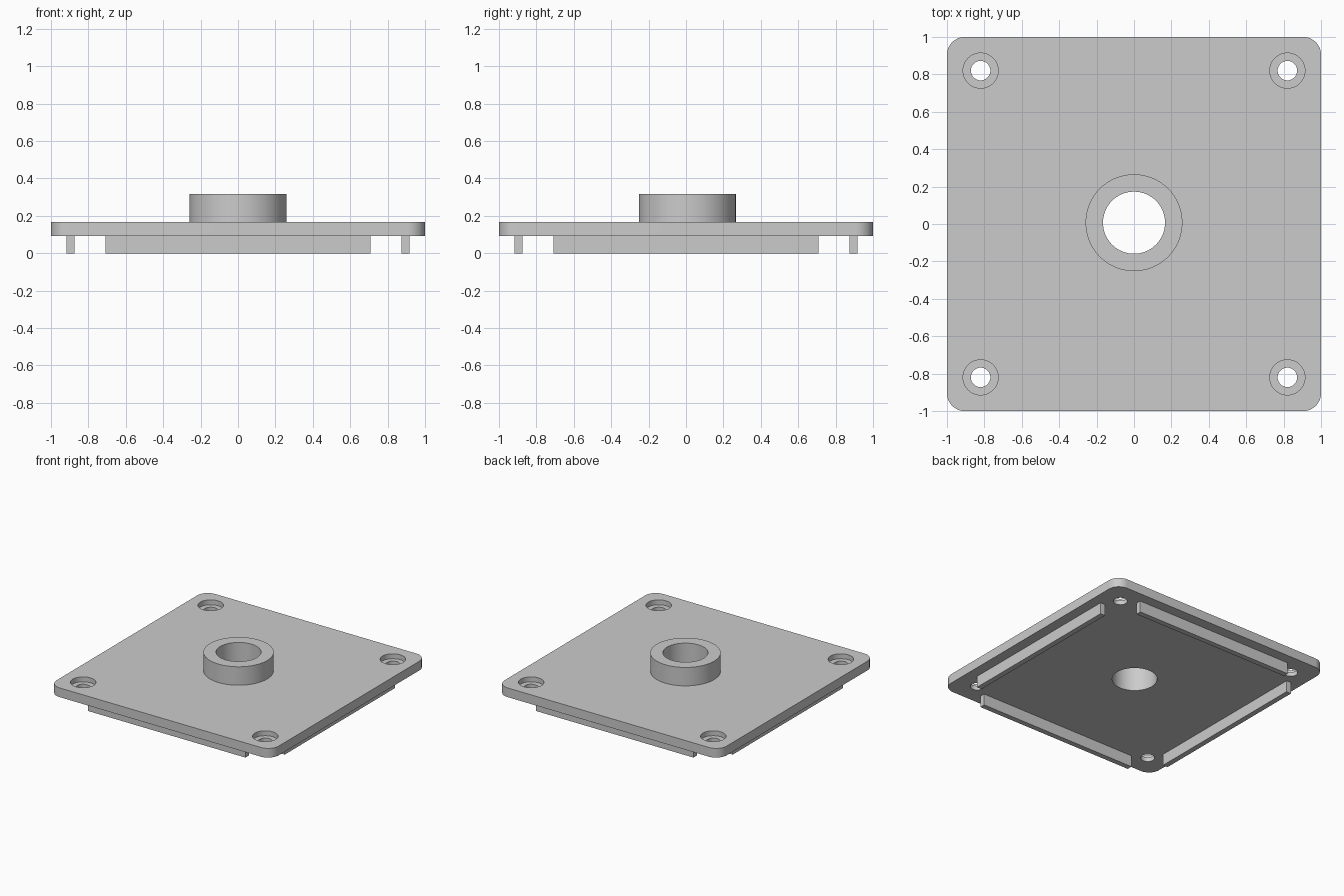
import bpy
import bmesh
from math import radians
from mathutils import Matrix

default = bpy.data.objects.get("Cube")
if default:
    bpy.data.objects.remove(default, do_unlink=True)

# Main dimensions
PLATE_BOTTOM, PLATE_TOP, BOSS_TOP = 0.092, 0.167, 0.317
BOSS_Y = 0.007
HOLE = 0.82

grey = bpy.data.materials.new("plain_grey")
grey.use_nodes = True
grey.diffuse_color = (0.6, 0.6, 0.6, 1)
grey.node_tree.nodes["Principled BSDF"].inputs["Base Color"].default_value = (0.6, 0.6, 0.6, 1)


def finish(name, bm):
    mesh = bpy.data.meshes.new(name)
    bm.to_mesh(mesh)
    bm.free()
    mesh.materials.append(grey)
    obj = bpy.data.objects.new(name, mesh)
    bpy.context.collection.objects.link(obj)
    return obj


def box(name, x, y, z0, z1, width, depth, corner=0):
    bm = bmesh.new()
    place = Matrix.Translation((x, y, (z0 + z1) / 2)) @ Matrix.Diagonal((width, depth, z1 - z0, 1))
    bmesh.ops.create_cube(bm, size=1, matrix=place)
    if corner:
        upright = [e for e in bm.edges if abs(e.verts[0].co.z - e.verts[1].co.z) > 0.01]
        bmesh.ops.bevel(bm, geom=upright, offset=corner, segments=10, profile=0.5, affect='EDGES')
    return finish(name, bm)


def cylinder(name, x, y, z0, z1, radius, sides=64):
    bm = bmesh.new()
    bmesh.ops.create_cone(bm, cap_ends=True, segments=sides, radius1=radius, radius2=radius,
                          depth=z1 - z0, matrix=Matrix.Translation((x, y, (z0 + z1) / 2)))
    return finish(name, bm)


def cut(obj, cutters):
    """Subtract the cutters, bake the result and remove them."""
    for cutter in cutters:
        cutter.hide_render = True
        mod = obj.modifiers.new("cut", 'BOOLEAN')
        mod.operation, mod.solver, mod.object = 'DIFFERENCE', 'EXACT', cutter
    graph = bpy.context.evaluated_depsgraph_get()
    baked = bpy.data.meshes.new_from_object(obj.evaluated_get(graph))
    obj.modifiers.clear()
    obj.data = baked
    for cutter in cutters:
        bpy.data.objects.remove(cutter, do_unlink=True)


def smooth(obj):
    bpy.ops.object.select_all(action='DESELECT')
    obj.select_set(True)
    bpy.context.view_layer.objects.active = obj
    bpy.ops.object.shade_smooth_by_angle(angle=radians(30))


# Base plate with a central bore and four counterbored screw holes
plate = box("base_plate", 0, 0, PLATE_BOTTOM, PLATE_TOP, 2, 2, corner=0.095)
cutters = [cylinder("bore_cutter", 0, BOSS_Y, -0.1, 0.5, 0.166)]
for sx in (-1, 1):
    for sy in (-1, 1):
        cutters.append(cylinder("screw_cutter", sx * HOLE, sy * HOLE, -0.1, 0.5, 0.052, 48))
        cutters.append(cylinder("recess_cutter", sx * HOLE, sy * HOLE, PLATE_TOP - 0.04, 0.5, 0.094, 48))
cut(plate, cutters)
smooth(plate)

# Raised collar around the bore
collar = cylinder("collar", 0, BOSS_Y, PLATE_TOP, BOSS_TOP, 0.259)
cut(collar, [cylinder("bore_cutter", 0, BOSS_Y, -0.1, 0.5, 0.166)])
smooth(collar)

# Locating rails under each edge
for side, sign in (("right", -1), ("left", 1)):
    box(side + "_rail", sign * 0.895, 0, 0, PLATE_BOTTOM, 0.043, 1.418)
for side, sign in (("front", -1), ("back", 1)):
    box(side + "_rail", 0, sign * 0.895, 0, PLATE_BOTTOM, 1.418, 0.043)
